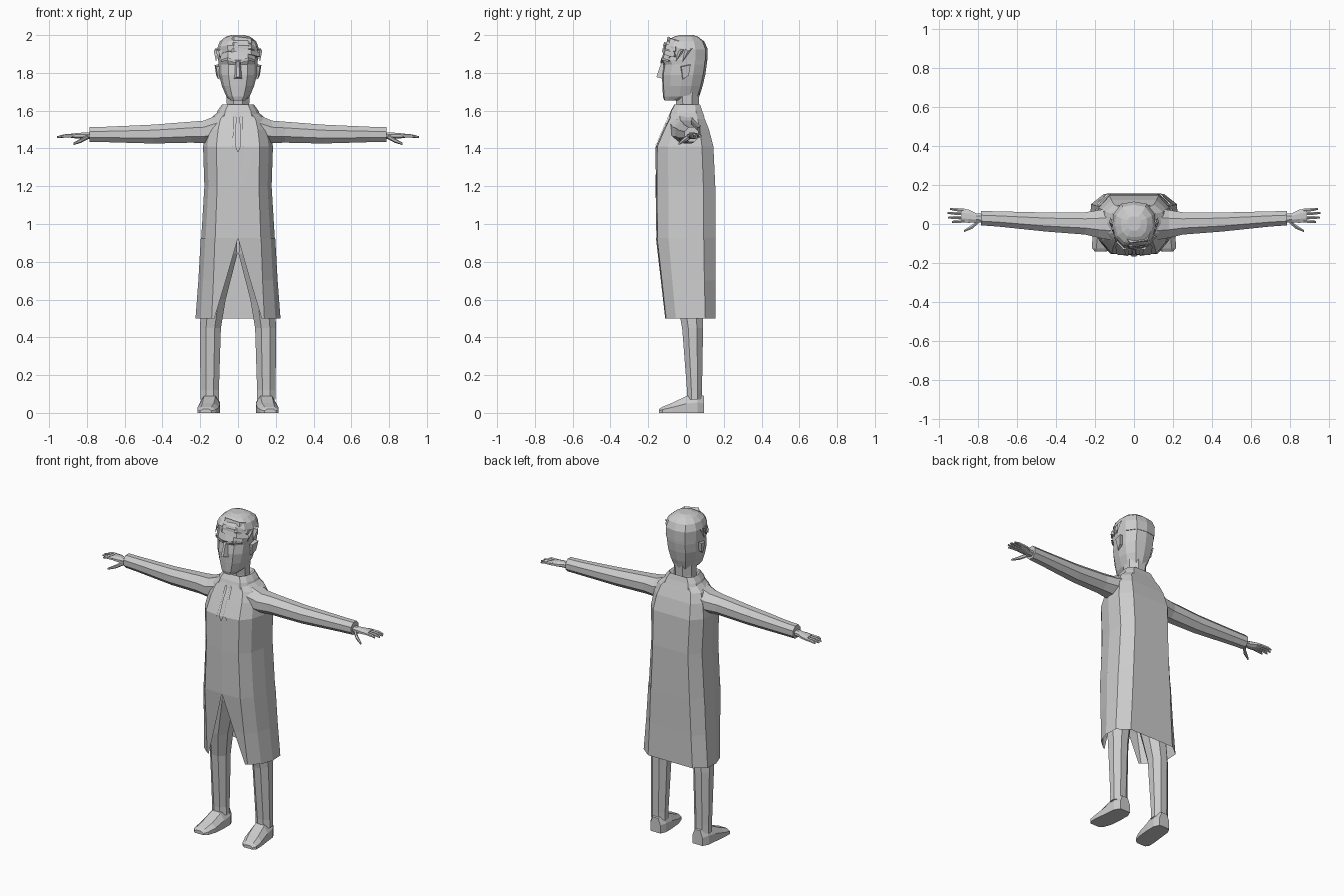
import bpy, bmesh, math
from mathutils import Vector

grey = bpy.data.materials.new("plain grey")
grey.diffuse_color = (0.6, 0.6, 0.6, 1)


def mesh(name, verts, faces, mirror=False):
    """Make a flat-shaded object, with an optional twin across x = 0."""
    for side in ((1, -1) if mirror else (1,)):
        bm = bmesh.new()
        vs = [bm.verts.new((v[0] * side, v[1], v[2])) for v in verts]
        for f in faces:
            bm.faces.new([vs[i] for i in (f if side > 0 else f[::-1])])
        bmesh.ops.remove_doubles(bm, verts=bm.verts, dist=0.0002)
        bmesh.ops.recalc_face_normals(bm, faces=bm.faces)
        label = name if not mirror else ("left_" if side > 0 else "right_") + name
        me = bpy.data.meshes.new(label)
        bm.to_mesh(me)
        bm.free()
        me.materials.append(grey)
        bpy.context.collection.objects.link(bpy.data.objects.new(label, me))


def loft(name, rings, closed=True, caps=True, mirror=False):
    n = len(rings[0])
    faces = [(r * n + i, r * n + (i + 1) % n, (r + 1) * n + (i + 1) % n, (r + 1) * n + i)
             for r in range(len(rings) - 1) for i in range(n if closed else n - 1)]
    if caps:
        faces += [tuple(range(n))[::-1], tuple(range((len(rings) - 1) * n, len(rings) * n))]
    mesh(name, [p for r in rings for p in r], faces, mirror)


def section(template, z, w, front, back, split=0.0):
    """Symmetric horizontal ring from a half template of (width, depth) fractions."""
    half = [(u * w, front + v * (back - front), z) for u, v in template]
    if split:
        half[0] = (split, half[0][1], z)
        return half + [(-x, y, z) for x, y, z in half[-2::-1]]
    return half + [(-x, y, z) for x, y, z in half[-2:0:-1]]


def tube(name, axis, stations, n=8, turn=0.5, mirror=True):
    """Stations are (x, y, z, radius a, radius b) with rings square to the axis."""
    rings = []
    for x, y, z, a, b in stations:
        ring = []
        for i in range(n):
            t = 2 * math.pi * (i + turn) / n
            c, s = a * math.cos(t), b * math.sin(t)
            ring.append({'x': (x, y + c, z + s), 'y': (x + c, y, z + s),
                         'z': (x + c, y + s, z)}[axis])
        rings.append(ring)
    loft(name, rings, mirror=mirror)


# Coat body
BODY = [(0, 0), (.62, .02), (.88, .21), (1, .5), (.98, .8), (.68, 1), (0, 1)]
TORSO = [(.92, .195, -.157, .155), (1.2, .178, -.16, .155), (1.41, .185, -.158, .145),
         (1.5, .17, -.118, .122), (1.555, .15, -.09, .1), (1.59, .11, -.078, .085)]
loft("coat_body", [section(BODY, *s) for s in TORSO], caps=False)

# Coat skirt, open along the front
SKIRT = [(.5, .225, -.11, .155, .125), (.7, .21, -.133, .155, .065), (.925, .197, -.159, .157, .0001)]
loft("coat_skirt", [section(BODY, *s) for s in SKIRT], closed=False, caps=False)

# Collar
loft("collar", [section(BODY, 1.57, .118, -.09, .097), section(BODY, 1.60, .108, -.08, .085),
                section(BODY, 1.632, .085, -.062, .075), section(BODY, 1.605, .06, -.05, .06)], caps=False)


def on_chest(x, z, lift):
    """Point just in front of the coat front."""
    for a, b in zip(TORSO, TORSO[1:]):
        if a[0] <= z <= b[0]:
            t = (z - a[0]) / (b[0] - a[0])
            w, f, k = (a[i] + t * (b[i] - a[i]) for i in (1, 2, 3))
            return (x, f + .02 * (k - f) * min(abs(x) / (.62 * w), 1) - lift, z)


def strip(name, rows, lift, mirror=True):
    pts = [on_chest(x, z, lift) for z, x0, x1 in rows for x in (x0, x1)]
    mesh(name, pts, [(2 * i, 2 * i + 1, 2 * i + 3, 2 * i + 2) for i in range(len(rows) - 1)], mirror)


# Lapels, shirt points and tie
strip("lapel", [(1.12, .001, .003), (1.2, .002, .032), (1.41, .035, .088),
                (1.5, .045, .095), (1.585, .05, .068)], .004)
strip("shirt_point", [(1.39, .033, .035), (1.41, .03, .039), (1.5, .022, .055), (1.585, .02, .055)], .008)
strip("tie", [(1.38, -.001, .001), (1.41, -.014, .014), (1.5, -.014, .014), (1.56, -.01, .01),
              (1.588, -.02, .02)], .009, mirror=False)

# Sleeves and cuffs
tube("sleeve", 'x', [(.11, .0, 1.505, .09, .078), (.18, .0, 1.488, .077, .064), (.25, .003, 1.486, .062, .06),
                     (.45, .01, 1.476, .053, .054), (.7, .026, 1.474, .042, .044),
                     (.785, .03, 1.474, .04, .042), (.785, .03, 1.47, .026, .024)], n=8)

# Hands
tube("palm", 'x', [(.77, .03, 1.467, .024, .02), (.81, .032, 1.467, .025, .019),
                   (.85, .04, 1.467, .037, .016), (.885, .044, 1.467, .037, .012)], n=8)
for i, (y, tip) in enumerate([(.016, .935), (.034, .955), (.053, .957), (.07, .945)]):
    spread = (y - .04) * .25
    tube("finger_%d" % (i + 1), 'x', [(.87, y, 1.467, .01, .01), (.92, y + spread * .6, 1.466, .009, .009),
                                      (tip, y + spread, 1.46, .005, .005)], n=6)
tube("thumb", 'x', [(.795, .018, 1.462, .014, .014), (.83, -.014, 1.442, .012, .012),
                    (.872, -.036, 1.424, .006, .006)], n=6)

# Trouser legs, meeting at the hips
tube("trouser_leg", 'z', [(.15, .045, .07, .054, .043), (.15, .045, .12, .053, .043),
                          (.146, .035, .45, .06, .06), (.13, .02, .6, .07, .075),
                          (.085, .01, .84, .088, .1), (.08, .01, .92, .08, .1)], n=8)

# Shoes, turned slightly outward
SHOE = [(.095, .145, .035, .09), (.06, .147, .052, .1), (.0, .15, .055, .088),
        (-.075, .158, .056, .052), (-.125, .167, .048, .032), (-.142, .17, .03, .02)]
loft("shoe", [[(x - w, y, 0), (x + w, y, 0), (x + w, y, h * .55), (x + w * .55, y, h),
               (x - w * .55, y, h), (x - w, y, h * .55)] for y, x, w, h in SHOE], mirror=True)

# Neck
tube("neck", 'z', [(0, .01, 1.56, .066, .066), (0, .008, 1.63, .064, .064),
                   (0, .005, 1.74, .07, .075)], mirror=False)

# Head, with recessed eye line under the brow
HEAD = [(0, 0), (.5, .03), (.86, .2), (1, .46), (.95, .72), (.6, .95), (0, 1)]
loft("head", [section(HEAD, *s) for s in
              [(1.655, .04, -.115, -.02), (1.675, .062, -.122, .07), (1.73, .085, -.125, .088),
               (1.79, .1, -.127, .102), (1.845, .103, -.118, .11), (1.868, .104, -.132, .112),
               (1.92, .104, -.115, .11), (1.965, .09, -.085, .085), (1.99, .05, -.045, .05)]])

# Nose and brows
mesh("nose", [(-.012, -.12, 1.865), (.012, -.12, 1.865), (.022, -.12, 1.768), (-.022, -.12, 1.768),
              (-.006, -.132, 1.85), (.006, -.132, 1.85), (.008, -.157, 1.778), (-.008, -.157, 1.778)],
     [(0, 1, 5, 4), (1, 2, 6, 5), (2, 3, 7, 6), (3, 0, 4, 7), (4, 5, 6, 7)])
mesh("brow", [(.012, -.134, 1.85), (.055, -.128, 1.868), (.09, -.092, 1.858),
              (.012, -.134, 1.864), (.055, -.13, 1.882), (.09, -.094, 1.87),
              (.012, -.115, 1.857), (.055, -.11, 1.875), (.085, -.08, 1.862)],
     [(0, 1, 4, 3), (1, 2, 5, 4), (3, 4, 7, 6), (4, 5, 8, 7), (0, 6, 7, 1), (1, 7, 8, 2)], mirror=True)

# Ears
mesh("ear", [(.097, -.03, 1.835), (.097, .02, 1.845), (.097, .012, 1.785), (.097, -.018, 1.765),
             (.116, -.024, 1.832), (.124, .024, 1.842), (.115, .014, 1.785), (.106, -.016, 1.768)],
     [(4, 5, 6, 7), (0, 1, 5, 4), (1, 2, 6, 5), (2, 3, 7, 6), (3, 0, 4, 7)], mirror=True)

# Hair: a cap, with its hem raised at the front
cap = []
for z, w, f, b, rise in [(1.865, .107, -.118, .114, .05), (1.925, .111, -.118, .115, .02),
                         (1.965, .097, -.1, .098, .005), (1.99, .068, -.068, .066, 0), (2.0, .035, -.035, .04, 0)]:
    cap.append([(x, y, zz + rise * max(0, min(1, -y / .1))) for x, y, zz in section(HEAD, z, w, f, b)])
loft("hair_cap", cap)


def lock(name, path, drop, depth, mirror=False):
    """Tapered strand: triangular section following the path, pointed at the end."""
    rings = []
    for i, p in enumerate(path):
        k = (1, 1, .8, .05)[i]
        c, out = Vector(p), Vector((p[0], p[1], 0)).normalized()
        rings.append([c + out * depth * .4 * k + Vector((0, 0, drop * k)), c + out * depth * k,
                      c - out * .015])
    loft(name, rings, mirror=mirror)


# Swept fringe strands, running across the forehead
for i, (z, y) in enumerate([(1.895, -.118), (1.925, -.112), (1.955, -.092)]):
    lock("fringe_%d" % (i + 1), [(.108 - .012 * i, y + .06, z - .012), (.065, y + .012, z + .002),
                                 (-.02, y, z + .018), (-.098 + .014 * i, y + .065, z - .008)], .026, .012)

# Pointed side strands in front of the ears
for i, (y, z) in enumerate([(-.085, 1.875), (-.045, 1.862), (-.01, 1.858)]):
    x = .092 + .012 * i
    mesh("side_lock_%d" % (i + 1), [(x - .01, y + .005, 1.93), (x + .004, y + .045, 1.93), (x, y - .008, z),
                                    (x + .012, y + .02, 1.915)],
         [(0, 1, 3), (1, 2, 3), (2, 0, 3), (0, 2, 1)], mirror=True)
